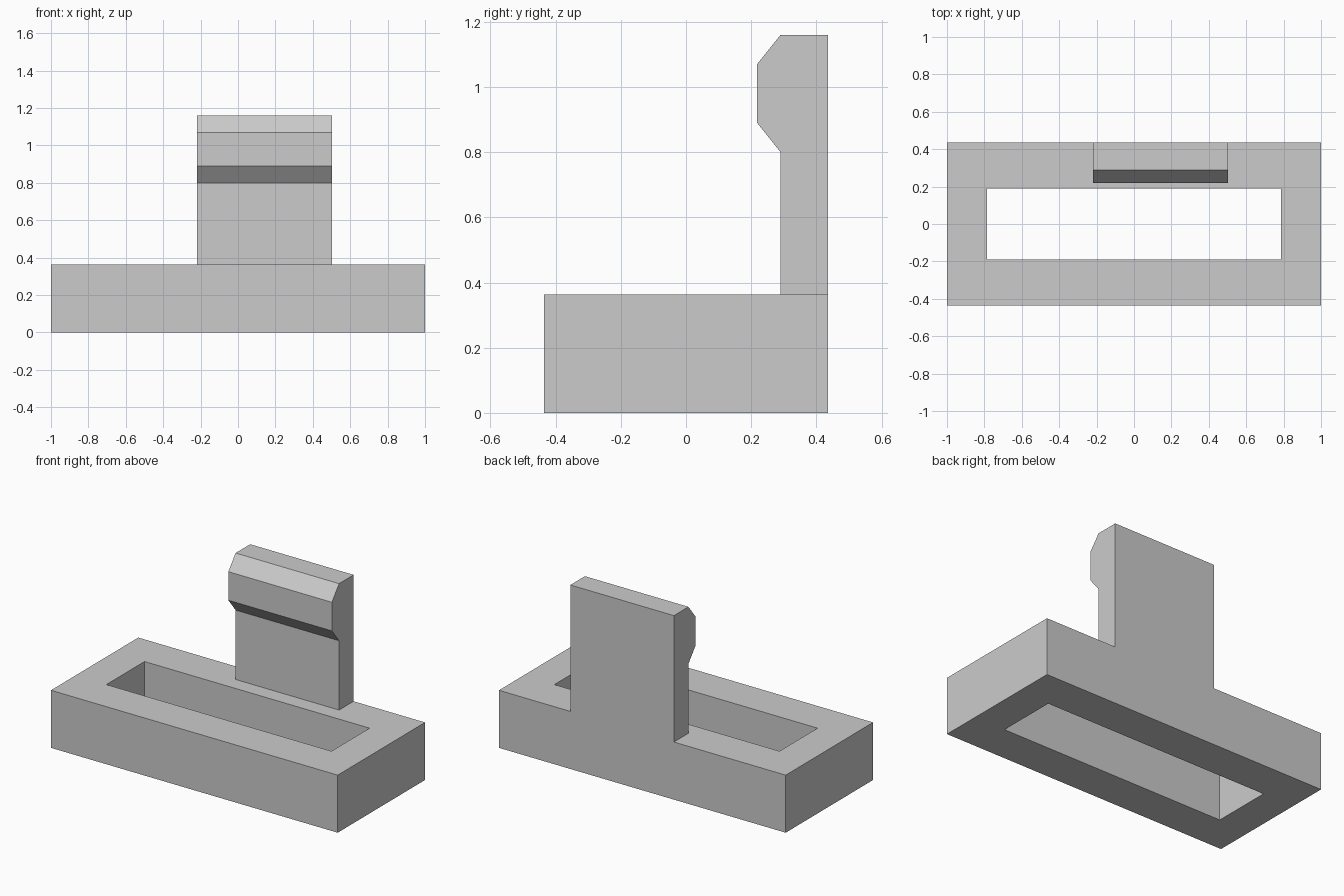
import bpy
import bmesh

if "Cube" in bpy.data.objects:
    bpy.data.objects.remove(bpy.data.objects["Cube"], do_unlink=True)

grey = bpy.data.materials.new("plain grey")
grey.use_nodes = True
colour = (0.6, 0.6, 0.6, 1)
grey.diffuse_color = colour
grey.node_tree.nodes["Principled BSDF"].inputs["Base Color"].default_value = colour

BASE_TOP = 0.363
HALF_DEPTH = 0.435


def finish(name, bm):
    bmesh.ops.recalc_face_normals(bm, faces=bm.faces)
    mesh = bpy.data.meshes.new(name)
    bm.to_mesh(mesh)
    bm.free()
    mesh.materials.append(grey)
    obj = bpy.data.objects.new(name, mesh)
    bpy.context.collection.objects.link(obj)
    return obj


def rectangle(bm, hx, hy, z):
    corners = ((-hx, -hy), (hx, -hy), (hx, hy), (-hx, hy))
    return [bm.verts.new((x, y, z)) for x, y in corners]


# Base block with a rectangular slot right through it
bm = bmesh.new()
loops = [
    rectangle(bm, 1, HALF_DEPTH, 0),
    rectangle(bm, 1, HALF_DEPTH, BASE_TOP),
    rectangle(bm, 0.785, 0.19, BASE_TOP),
    rectangle(bm, 0.785, 0.19, 0),
]
for k, a in enumerate(loops):
    b = loops[(k + 1) % len(loops)]
    for i in range(4):
        j = (i + 1) % 4
        bm.faces.new((a[i], a[j], b[j], b[i]))
finish("slotted_base", bm)

# Upright clip with a chamfered lip, flush with the back of the base
profile = [
    (HALF_DEPTH, BASE_TOP), (0.29, BASE_TOP), (0.29, 0.80), (0.218, 0.89),
    (0.218, 1.07), (0.29, 1.16), (HALF_DEPTH, 1.16),
]
bm = bmesh.new()
side = bm.faces.new([bm.verts.new((-0.22, y, z)) for y, z in profile])
result = bmesh.ops.extrude_face_region(bm, geom=[side], use_keep_orig=True)
moved = [g for g in result["geom"] if isinstance(g, bmesh.types.BMVert)]
bmesh.ops.translate(bm, verts=moved, vec=(0.722, 0, 0))
finish("upright_clip", bm)
